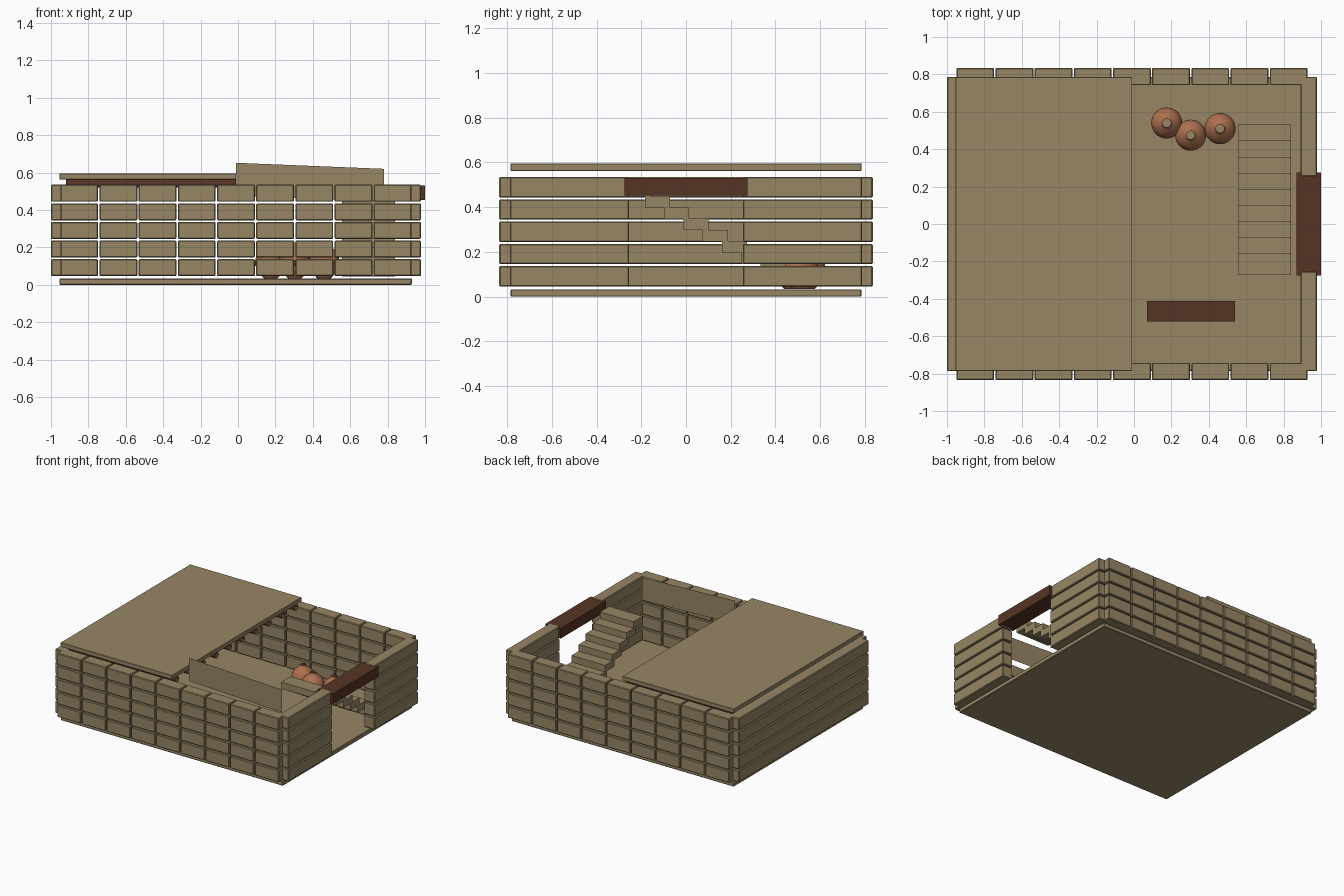
import bpy, bmesh, math

if "Cube" in bpy.data.objects:
    bpy.data.objects.remove(bpy.data.objects["Cube"])

def material(name, rgb):
    m = bpy.data.materials.new(name)
    m.diffuse_color = (*rgb, 1)
    m.use_nodes = True
    m.node_tree.nodes["Principled BSDF"].inputs["Base Color"].default_value = m.diffuse_color
    return m

MUD = material("mud_brick", (0.31, 0.24, 0.13))
WOOD = material("dark_wood", (0.095, 0.034, 0.018))
CLAY = material("terracotta", (0.42, 0.165, 0.08))

def finish(name, bm, mat):
    me = bpy.data.meshes.new(name)
    bm.to_mesh(me)
    bm.free()
    me.materials.append(mat)
    ob = bpy.data.objects.new(name, me)
    bpy.context.collection.objects.link(ob)
    return ob

def boxes(name, spans, mat, bevel=0.0):
    """One object from many boxes given as (x0, x1, y0, y1, z0, z1)."""
    bm = bmesh.new()
    for x0, x1, y0, y1, z0, z1 in spans:
        verts = bmesh.ops.create_cube(bm, size=1)["verts"]
        for v in verts:
            v.co = ((x0 + x1) / 2 + v.co.x * (x1 - x0),
                    (y0 + y1) / 2 + v.co.y * (y1 - y0),
                    (z0 + z1) / 2 + v.co.z * (z1 - z0))
    if bevel:
        bmesh.ops.bevel(bm, geom=bm.edges[:], offset=bevel, segments=1, affect='EDGES')
    return finish(name, bm, mat)

def lathe(bm, profile, place, sides):
    """Open surface of revolution; place(radius, angle, height) gives the point."""
    rings = [[bm.verts.new(place(r, 2 * math.pi * i / sides, h)) for i in range(sides)]
             for r, h in profile]
    for a, b in zip(rings, rings[1:]):
        for i in range(sides):
            j = (i + 1) % sides
            f = bm.faces.new((a[i], a[j], b[j], b[i]))
            f.smooth = True

# floor and half roof
boxes("floor_slab", [(-0.955, 0.93, -0.785, 0.785, 0, 0.033)], MUD, 0.004)
boxes("roof_slab", [(-0.955, -0.01, -0.785, 0.785, 0.563, 0.595)], MUD, 0.002)

# five courses of bricks
courses = [(0.046 + 0.0995 * i, 0.137 + 0.0995 * i) for i in range(5)]
for name, y0, y1 in (("front_wall", -0.835, -0.742), ("back_wall", 0.742, 0.835)):
    boxes(name, [(-0.95 + 0.2095 * i, -0.748 + 0.2095 * i, y0, y1, *z)
                 for z in courses for i in range(9)], MUD, 0.005)
boxes("left_wall", [(-1.0, -0.908, -0.787, 0.787, *z) for z in courses], MUD, 0.005)
boxes("right_wall", [(0.89, 0.978, y0, y1, *z) for z in courses
                     for y0, y1 in ((-0.787, -0.255), (0.255, 0.787))], MUD, 0.005)

# wooden lintel above the doorway
boxes("door_lintel", [(0.87, 1.0, -0.275, 0.275, 0.453, 0.531)], WOOD)

# roof beams: open round poles under the roof
bm = bmesh.new()
for k in range(10):
    y = -0.72 + 0.16 * k
    lathe(bm, [(0.022, -0.92), (0.022, -0.01)],
          lambda r, a, h: (h, y + r * math.cos(a), 0.541 + r * math.sin(a)), 12)
finish("roof_beams", bm, WOOD)

# stairs of nine separate treads climbing towards the front
boxes("stairs", [(0.555, 0.84, 0.42 - 0.0863 * i, 0.532 - 0.0863 * i,
                  0.045 + 0.0505 * i, 0.0965 + 0.0505 * i) for i in range(9)], MUD)

# thin leaning panel inside the front wall
bm = bmesh.new()
bm.faces.new([bm.verts.new((x, -0.58, z)) for x, z in
              ((-0.01, 0.475), (0.78, 0.445), (0.78, 0.62), (-0.01, 0.652))])
finish("inner_panel", bm, MUD)

# low wooden bench plank
boxes("bench", [(0.07, 0.54, -0.52, -0.413, 0.10, 0.13)], WOOD)

# clay jars
profile = [(0.036, 0.034), (0.055, 0.055), (0.074, 0.09), (0.083, 0.13), (0.077, 0.16),
           (0.06, 0.185), (0.038, 0.202), (0.026, 0.212), (0.022, 0.225)]
for n, (cx, cy) in enumerate(((0.175, 0.54), (0.303, 0.475), (0.46, 0.51))):
    bm = bmesh.new()
    lathe(bm, profile, lambda r, a, h: (cx + r * math.cos(a), cy + r * math.sin(a), h), 28)
    finish(f"jar_{n + 1}", bm, CLAY)
